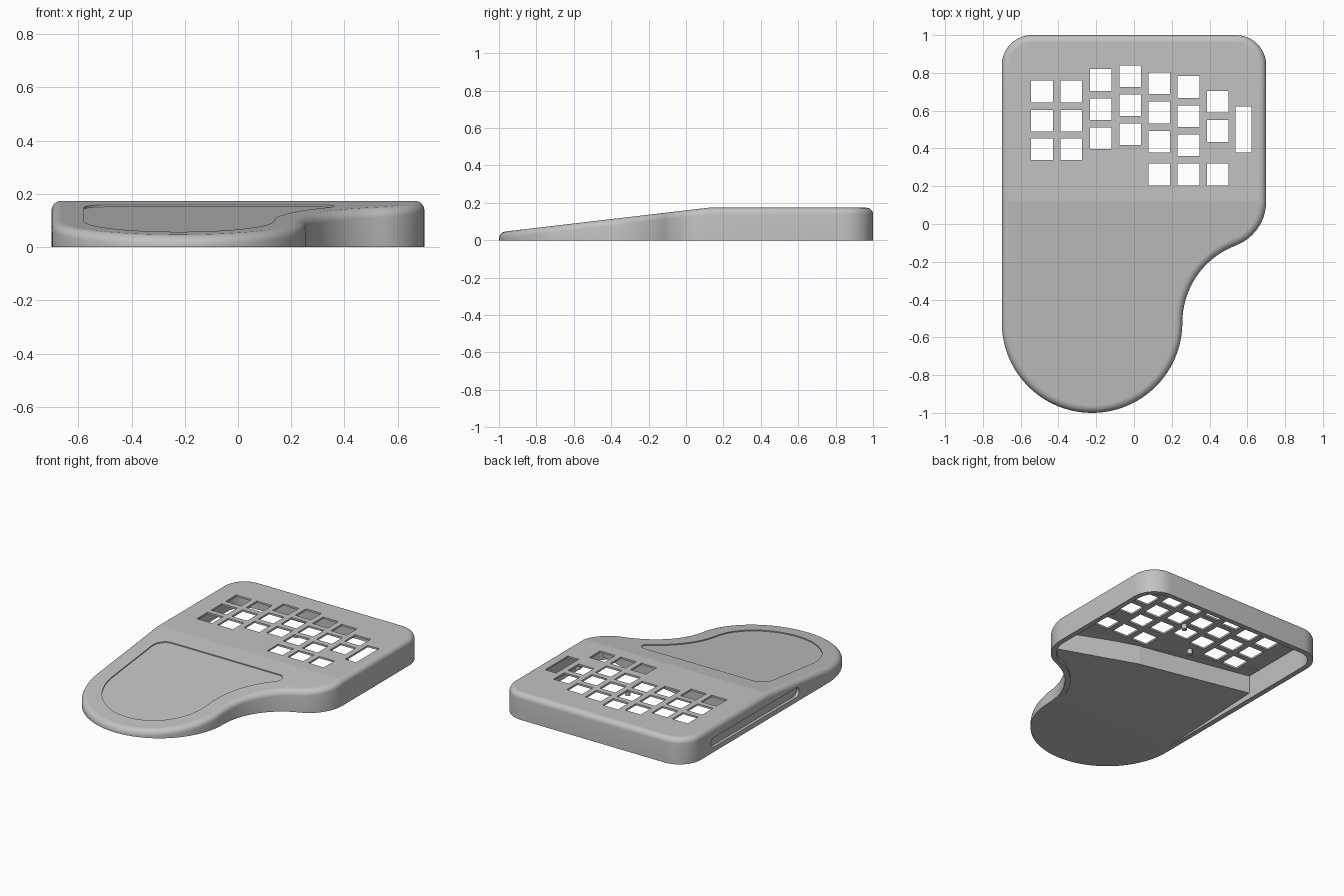
import bpy, bmesh
from math import sin, cos, radians, pi
from mathutils import Vector

if "Cube" in bpy.data.objects:
    bpy.data.objects.remove(bpy.data.objects["Cube"])

TOP, CREASE, SLOPE, FILLET, WALL, PLATE = 0.174, 0.12, 0.117, 0.035, 0.035, 0.013

gray = bpy.data.materials.new("plain gray")
gray.use_nodes = True
gray.diffuse_color = (0.54, 0.54, 0.54, 1)
gray.node_tree.nodes["Principled BSDF"].inputs["Base Color"].default_value = (0.54, 0.54, 0.54, 1)


def slope_z(y):
    return TOP + SLOPE * (y - CREASE)


def path(*arcs):
    """Join arcs (cx, cy, radius, start, end, steps) into one loop of points."""
    pts = []
    for cx, cy, r, a0, a1, n in arcs:
        for i in range(n + 1):
            a = radians(a0 + (a1 - a0) * i / n)
            p = Vector((cx + r * cos(a), cy + r * sin(a)))
            if not pts or (p - pts[-1]).length > 2e-3:
                pts.append(p)
    return pts


def inset(pts, d):
    """Move a clockwise loop inward by d."""
    out = []
    for i, p in enumerate(pts):
        a = (p - pts[i - 1]).normalized()
        b = (pts[(i + 1) % len(pts)] - p).normalized()
        t = (a + b).normalized()
        out.append(p + Vector((t.y, -t.x)) * d)
    return out


def finish(name, bm):
    bmesh.ops.recalc_face_normals(bm, faces=bm.faces[:])
    me = bpy.data.meshes.new(name)
    bm.to_mesh(me)
    bm.free()
    me.materials.append(gray)
    ob = bpy.data.objects.new(name, me)
    bpy.context.collection.objects.link(ob)
    return ob


def bridge(bm, lo, hi):
    for i in range(len(lo)):
        bm.faces.new((lo[i - 1], lo[i], hi[i], hi[i - 1]))


def prism(name, pts, low, high, *clips):
    """Closed prism with sloping ends; each clip (point, normal) drops one side."""
    bm = bmesh.new()
    lo = [bm.verts.new((p.x, p.y, low(p.y))) for p in pts]
    hi = [bm.verts.new((p.x, p.y, high(p.y))) for p in pts]
    bridge(bm, lo, hi)
    bm.faces.new(lo)
    bm.faces.new(hi)
    for point, normal in clips:
        cut = bmesh.ops.bisect_plane(bm, geom=bm.verts[:] + bm.edges[:] + bm.faces[:],
                                     plane_co=point, plane_no=normal, clear_outer=True)
        edges = [e for e in cut["geom_cut"] if isinstance(e, bmesh.types.BMEdge)]
        bmesh.ops.edgeloop_fill(bm, edges=edges)
    return finish(name, bm)


def carve(ob, cutter):
    mod = ob.modifiers.new("cut", 'BOOLEAN')
    mod.operation, mod.solver, mod.object = 'DIFFERENCE', 'EXACT', cutter
    bpy.context.view_layer.objects.active = ob
    bpy.ops.object.modifier_apply(modifier=mod.name)
    bpy.data.objects.remove(cutter)


# Outline of the case, clockwise from the back right corner
outline = path((0.54, 0.84, 0.16, 90, 0, 10), (0.45, CREASE, 0.25, 0, -69.35, 14),
               (0.692, -0.522, 0.436, 110.65, 180, 16), (-0.222, -0.522, 0.478, 0, -180, 48),
               (-0.7, CREASE, 0, 0, 0, 1), (-0.54, 0.84, 0.16, 180, 90, 10))

# Solid case with a rounded upper rim and a flat and a sloping top
bm = bmesh.new()
rings = [[bm.verts.new((p.x, p.y, 0)) for p in outline]]
for k in range(7):
    a = pi / 2 * k / 6
    loop = inset(outline, FILLET * (1 - cos(a)))
    rings.append([bm.verts.new((p.x, p.y, min(TOP, slope_z(p.y)) - FILLET * (1 - sin(a))))
                  for p in loop])
for lo, hi in zip(rings, rings[1:]):
    bridge(bm, lo, hi)
bm.faces.new(rings[0])
order = sorted(range(len(outline)), key=lambda i: abs(outline[i].y - CREASE))
i = next(n for n in order if outline[n].x > 0)
j = next(n for n in order if outline[n].x < 0)
tops = [bm.faces.new(rings[-1][i:j + 1]), bm.faces.new(rings[-1][j:] + rings[-1][:i + 1])]
for face in tops:
    for edge in face.edges:
        edge.smooth = False
case = finish("case", bm)

# Hollow under the thin key plate, ending at a bent step
inner = inset(outline, WALL)
bend = Vector((0.1, 0.17, 0))
for n, normal in enumerate(((-0.2, -1, 0), (-0.33, -1, 0))):
    drop = PLATE - 0.001 * n
    carve(case, prism("flat_hollow", inner, lambda y: -0.2, lambda y: TOP - drop,
                      (bend, normal), ((0, CREASE, 0), (0, -1, 0))))
    carve(case, prism("slope_hollow", inner, lambda y: -0.2, lambda y: slope_z(y) - drop,
                      (bend, normal), ((0, CREASE + 0.01, 0), (0, 1, 0))))

# Gently sloping hollow under the palm rest
carve(case, prism("palm_hollow", inner, lambda y: -0.15, lambda y: 0.05 * (y + 0.47),
                  ((0, 0.36, 0), (0, 1, 0))))

# Shallow recess for the palm pad
pad = path((0.315, -0.053, 0.045, 90, -51.2, 12), (0.692, -0.522, 0.557, 128.8, 180, 16),
           (-0.222, -0.517, 0.357, 0, -180, 40), (-0.489, -0.098, 0.09, 180, 90, 8))
carve(case, prism("pad_recess", pad, lambda y: slope_z(y) - 0.007, lambda y: 0.4))

# Key openings: column x, row y positions
columns = [(-0.487, (0.702, 0.547, 0.395)), (-0.332, (0.702, 0.547, 0.395)),
           (-0.176, (0.762, 0.607, 0.454)), (-0.02, (0.782, 0.629, 0.475)),
           (0.134, (0.745, 0.59, 0.435, 0.262)), (0.288, (0.725, 0.57, 0.417, 0.262)),
           (0.443, (0.647, 0.492, 0.262))]
holes = [(x, y, 0.115, 0.115) for x, rows in columns for y in rows]
holes.append((0.58, 0.5, 0.083, 0.243))
bm = bmesh.new()
for x, y, w, h in holes:
    box = bmesh.ops.create_cube(bm, size=1)["verts"]
    bmesh.ops.scale(bm, vec=(w, h, 0.2), verts=box)
    bmesh.ops.translate(bm, vec=(x, y, 0.2), verts=box)
carve(case, finish("key_openings", bm))

# Long rounded groove in the straight side wall
slot = path((0.7, 0.065, 0.032, 90, -90, 10), (-0.18, 0.065, 0.032, -90, -270, 10))
bm = bmesh.new()
ends = [[bm.verts.new((x, p.x, p.y)) for p in slot] for x in (-0.75, -0.68)]
bridge(bm, *ends)
for loop in ends:
    bm.faces.new(loop)
carve(case, finish("side_groove", bm))

# Small pegs under the key plate
for n, (x, y) in enumerate(((0.518, 0.42), (-0.174, 0.334), (0.052, 0.55))):
    bpy.ops.mesh.primitive_cylinder_add(vertices=20, radius=0.017, depth=0.035,
                                        location=(x, y, TOP - PLATE - 0.015))
    peg = bpy.context.object
    peg.name = f"peg_{n + 1}"
    peg.data.materials.append(gray)

# Smooth rounded surfaces, sharp edges kept
bpy.ops.object.select_all(action='DESELECT')
for ob in bpy.context.scene.objects:
    if ob.name == "case" or ob.name.startswith("peg_"):
        ob.select_set(True)
bpy.context.view_layer.objects.active = case
bpy.ops.object.shade_smooth_by_angle(angle=radians(30), keep_sharp_edges=True)
